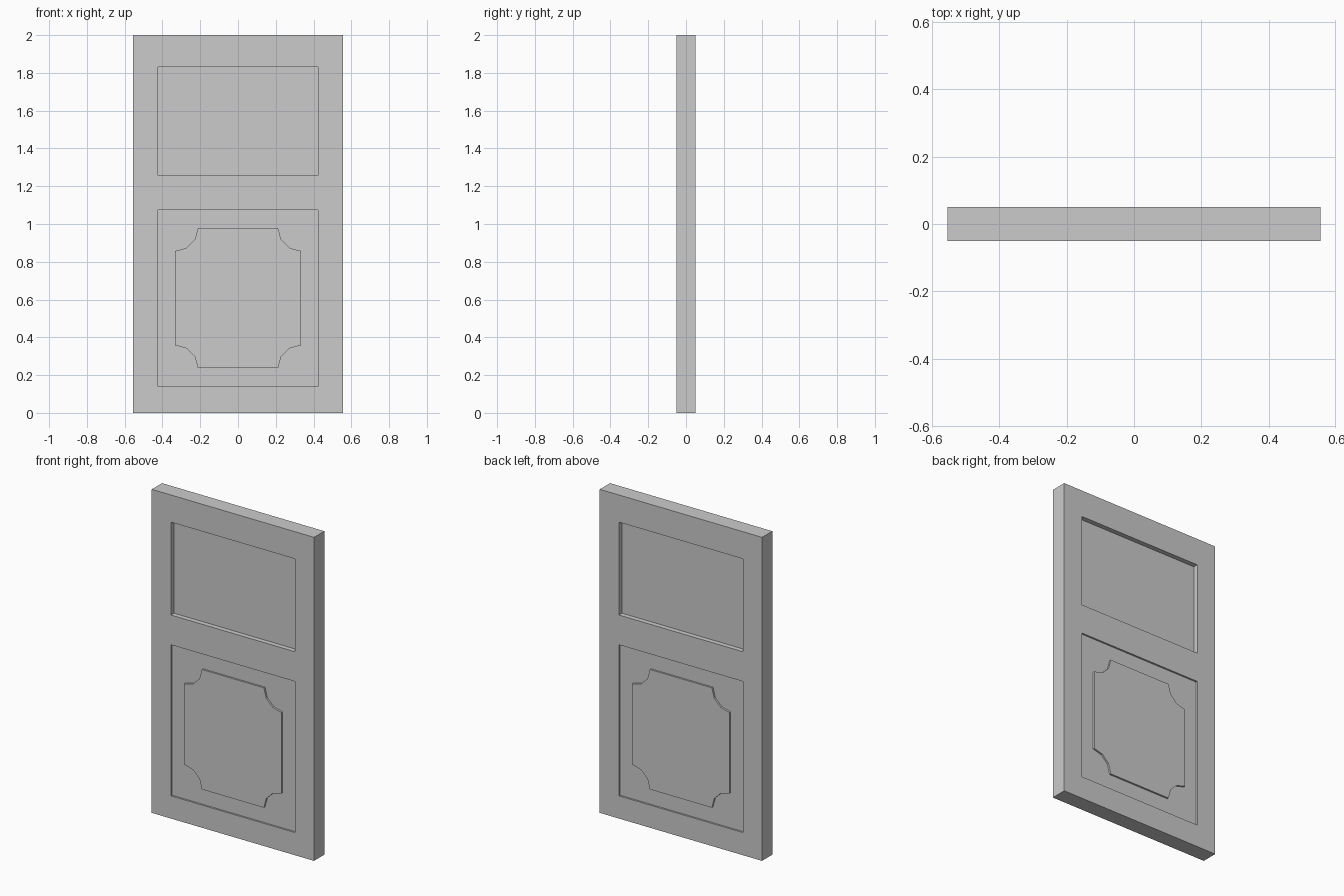
import bpy, bmesh, math

if "Cube" in bpy.data.objects:
    bpy.data.objects.remove(bpy.data.objects["Cube"])

HALF_T = 0.05          # half door thickness


def prism(name, outline, y0, y1):
    """Extrude an (x, z) outline along y from y0 to y1."""
    bm = bmesh.new()
    face = bm.faces.new([bm.verts.new((x, y0, z)) for x, z in outline])
    ext = bmesh.ops.extrude_face_region(bm, geom=[face])
    verts = [g for g in ext["geom"] if isinstance(g, bmesh.types.BMVert)]
    bmesh.ops.translate(bm, verts=verts, vec=(0, y1 - y0, 0))
    bmesh.ops.recalc_face_normals(bm, faces=bm.faces)
    mesh = bpy.data.meshes.new(name)
    bm.to_mesh(mesh)
    bm.free()
    obj = bpy.data.objects.new(name, mesh)
    bpy.context.collection.objects.link(obj)
    return obj


def rect(hw, z0, z1):
    return [(-hw, z0), (hw, z0), (hw, z1), (-hw, z1)]


def scooped_rect(hw, z0, z1, r, steps=3):
    """Rectangle with concave arcs centred on its corners."""
    pts = []
    for x, z, start in ((-hw, z0, 90), (hw, z0, 180), (hw, z1, 270), (-hw, z1, 360)):
        for i in range(steps + 1):
            a = math.radians(start - 90 * i / steps)
            pts.append((x + r * math.cos(a), z + r * math.sin(a)))
    return pts


def combine(target, other, operation):
    mod = target.modifiers.new(operation.lower(), 'BOOLEAN')
    mod.object, mod.operation, mod.solver = other, operation, 'EXACT'
    bpy.context.view_layer.objects.active = target
    bpy.ops.object.modifier_apply(modifier=mod.name)
    bpy.data.objects.remove(other)


# Door slab
door = prism("door", rect(0.555, 0, 2), -HALF_T, HALF_T)

# Recessed panels on both faces: deep upper one, shallow lower one
for z0, z1, depth in ((1.258, 1.832, 0.03), (0.14, 1.074, 0.011)):
    for side in (-1, 1):
        cutter = prism("recess_cutter", rect(0.424, z0, z1),
                       side * (HALF_T - depth), side * (HALF_T + 0.05))
        combine(door, cutter, 'DIFFERENCE')

# Raised lower panel with scooped corners, flush with both faces
panel = prism("raised_panel", scooped_rect(0.333, 0.237, 0.978, 0.121),
              -HALF_T, HALF_T)
combine(door, panel, 'UNION')
